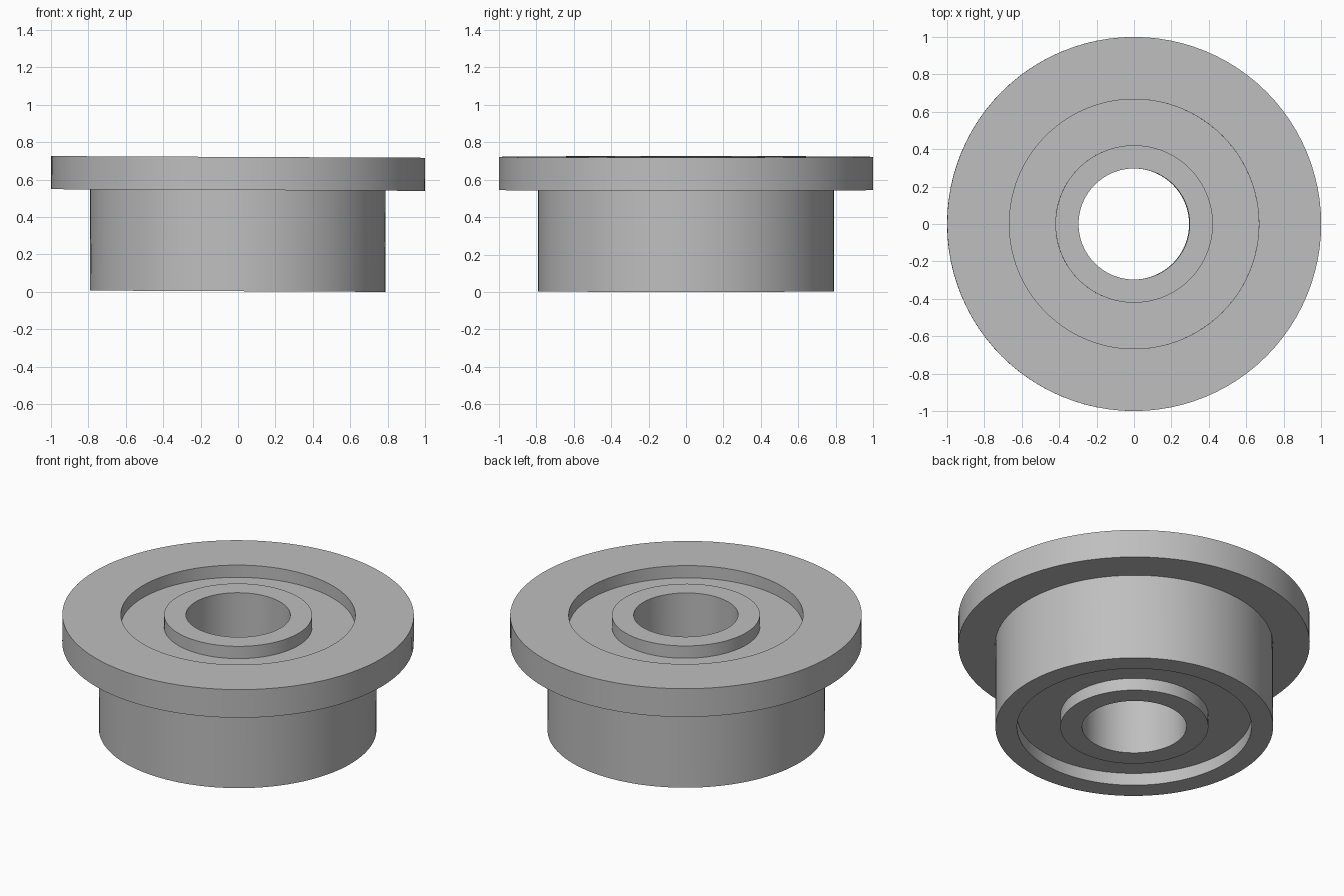
import bpy
import math
from mathutils import Matrix

cube = bpy.data.objects.get("Cube")
if cube:
    bpy.data.objects.remove(cube, do_unlink=True)

SEGMENTS = 96
HEIGHT = 0.718
RECESS = 0.077
FLANGE_BOTTOM = 0.541
TILT = 0.0045  # the whole part leans very slightly sideways

# Single metal finish
steel = bpy.data.materials.new("grey steel")
steel.use_nodes = True
colour = (0.52, 0.52, 0.52, 1)
steel.diffuse_color = colour
steel.node_tree.nodes["Principled BSDF"].inputs["Base Color"].default_value = colour

# Lean about y, then lift so the lowest rim touches the ground
placement = Matrix.Translation((-0.0025, 0, 0.0036)) @ Matrix.Rotation(TILT, 4, "Y")


def revolve(name, profile):
    """Spin a closed (radius, height) outline about the vertical axis."""
    n = len(profile)
    verts, faces = [], []
    for s in range(SEGMENTS):
        a = math.tau * s / SEGMENTS
        verts += [(r * math.cos(a), r * math.sin(a), z) for r, z in profile]
        t = (s + 1) % SEGMENTS
        for i in range(n):
            j = (i + 1) % n
            faces.append((s * n + i, t * n + i, t * n + j, s * n + j))
    mesh = bpy.data.meshes.new(name)
    mesh.from_pydata(verts, [], faces)
    mesh.transform(placement)
    mesh.materials.append(steel)
    obj = bpy.data.objects.new(name, mesh)
    bpy.context.collection.objects.link(obj)
    bpy.ops.object.select_all(action="DESELECT")
    obj.select_set(True)
    bpy.context.view_layer.objects.active = obj
    bpy.ops.object.shade_smooth_by_angle(angle=math.radians(30))
    return obj


# Outer ring with the wide flange at its top
revolve("outer_ring", [(0.667, 0), (0.79, 0), (0.79, FLANGE_BOTTOM),
                       (1, FLANGE_BOTTOM), (1, HEIGHT), (0.667, HEIGHT)])

# Inner ring around the bore
revolve("inner_ring", [(0.297, 0), (0.421, 0), (0.421, HEIGHT), (0.297, HEIGHT)])

# Recessed shield filling the gap between the rings on both sides
revolve("shield", [(0.42, RECESS), (0.668, RECESS),
                   (0.668, HEIGHT - RECESS), (0.42, HEIGHT - RECESS)])
